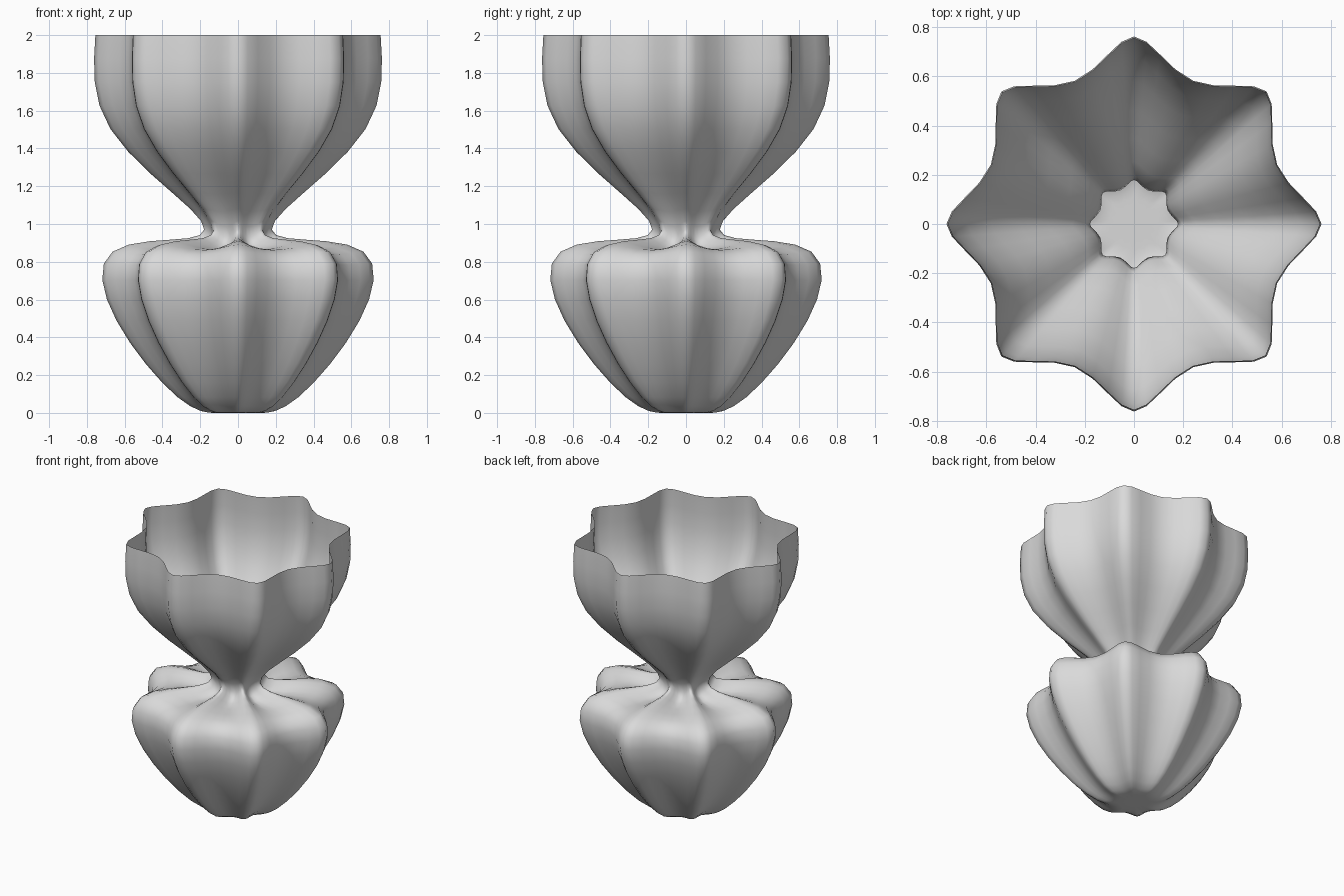
import bpy
import bmesh
from math import cos, sin, pi

default = bpy.data.objects.get("Cube")
if default:
    bpy.data.objects.remove(default, do_unlink=True)

LOBES = 8
RIDGE, VALLEY = 1.179, 0.695   # cage radii of the star section

# Vase profile from rim to foot: radius, height, ridge lift above valley
profile = [
    (0.755, 2.00, 0),
    (0.790, 1.50, 0),
    (0.140, 1.02, 0),
    (0.165, 0.90, 0.09),
    (0.780, 0.93, 0),
    (0.700, 0.50, 0),
    (0.280, 0.00, 0),
    (0.100, 0.00, 0),
]


def star_ring(bm, radius, height, lift):
    """Ring of alternating ridge and valley points."""
    ring = []
    for i in range(2 * LOBES):
        angle = pi * i / LOBES
        ridge = i % 2 == 0
        r = radius * (RIDGE if ridge else VALLEY)
        z = height + (lift if ridge else -2 * lift)
        ring.append(bm.verts.new((r * cos(angle), r * sin(angle), z)))
    return ring


# Grey material
grey = bpy.data.materials.new("light grey")
grey.use_nodes = True
colour = (0.7, 0.7, 0.7, 1)
grey.diffuse_color = colour
grey.node_tree.nodes["Principled BSDF"].inputs["Base Color"].default_value = colour

# Fluted wall and closed foot
bm = bmesh.new()
rings = [star_ring(bm, *p) for p in profile]
for upper, lower in zip(rings, rings[1:]):
    for i in range(2 * LOBES):
        j = (i + 1) % (2 * LOBES)
        bm.faces.new((upper[i], lower[i], lower[j], upper[j]))
bm.faces.new(list(reversed(rings[-1])))
for face in bm.faces:
    face.smooth = True

mesh = bpy.data.meshes.new("fluted_vase")
bm.to_mesh(mesh)
bm.free()
mesh.materials.append(grey)
vase = bpy.data.objects.new("fluted_vase", mesh)
bpy.context.collection.objects.link(vase)

# Rounded flutes
subsurf = vase.modifiers.new("smooth flutes", 'SUBSURF')
subsurf.levels = 2
subsurf.render_levels = 2
